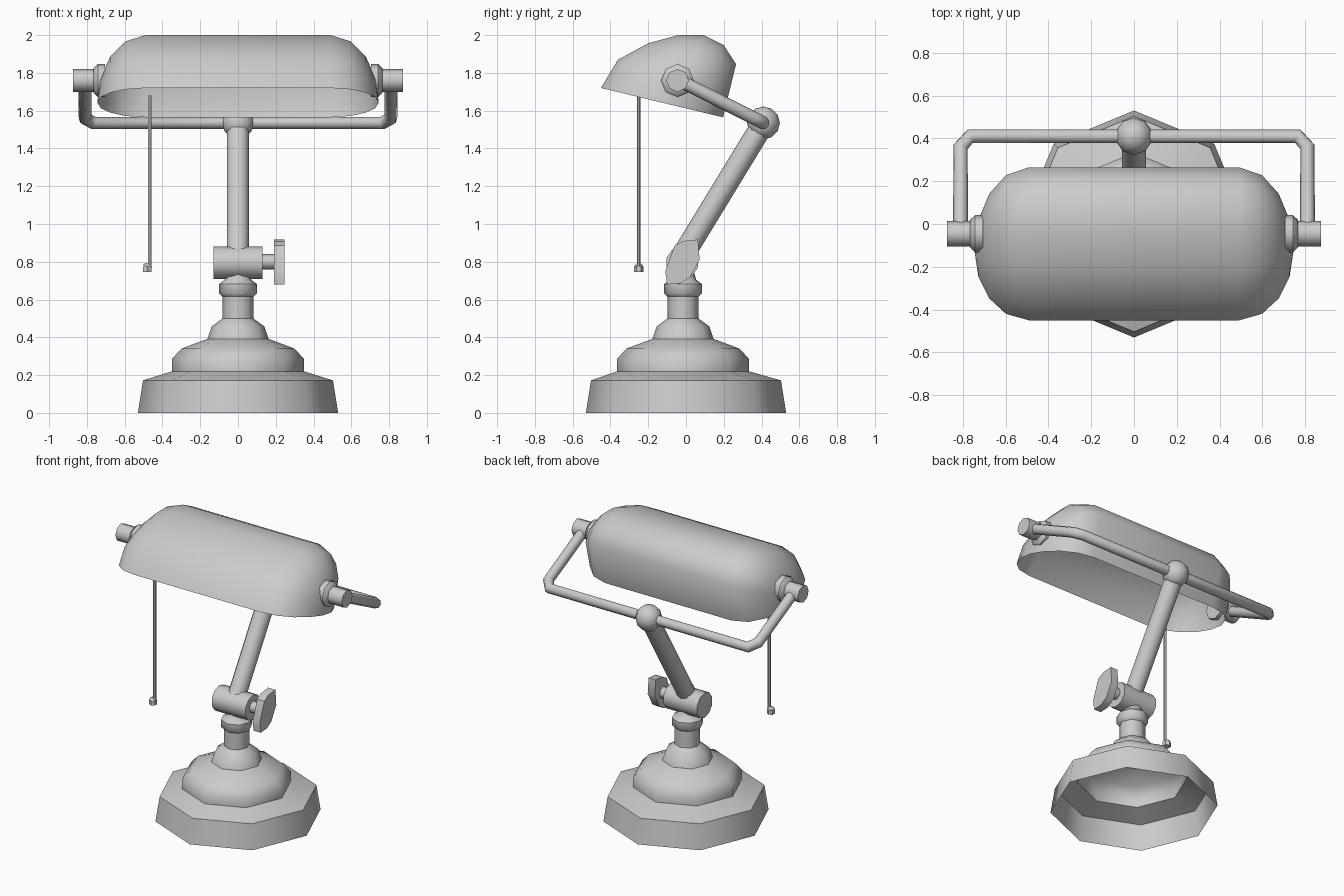
import bpy, bmesh, math
from mathutils import Vector, Matrix

if "Cube" in bpy.data.objects:
    bpy.data.objects.remove(bpy.data.objects["Cube"])

def finish(name, bm, angle=50):
    bmesh.ops.recalc_face_normals(bm, faces=bm.faces)
    me = bpy.data.meshes.new(name)
    bm.to_mesh(me)
    bm.free()
    ob = bpy.data.objects.new(name, me)
    bpy.context.collection.objects.link(ob)
    smooth(ob, angle)
    return ob

def smooth(ob, angle=50):
    bpy.ops.object.select_all(action='DESELECT')
    ob.select_set(True)
    bpy.context.view_layer.objects.active = ob
    bpy.ops.object.shade_smooth_by_angle(angle=math.radians(angle))

def skin(bm, rings, closed):
    for a, b in zip(rings, rings[1:]):
        n = len(a)
        for i in range(n if closed else n - 1):
            j = (i + 1) % n
            bm.faces.new((a[i], a[j], b[j], b[i]))

def lathe(name, profile, y=0.0, n=8):
    # profile entries: radius, height
    bm = bmesh.new()
    rings = [[bm.verts.new((r * math.cos(2 * math.pi * i / n),
                            (y if z > 0.2 else 0) + r * math.sin(2 * math.pi * i / n), z))
              for i in range(n)] for r, z in profile]
    skin(bm, rings, True)
    return finish(name, bm)

def rod(name, p, q, r1, r2=None, n=8):
    p, q = Vector(p), Vector(q)
    d = q - p
    m = Matrix.Translation((p + q) / 2) @ d.to_track_quat('Z', 'Y').to_matrix().to_4x4()
    bm = bmesh.new()
    bmesh.ops.create_cone(bm, cap_ends=True, segments=n, radius1=r1,
                          radius2=r1 if r2 is None else r2, depth=d.length, matrix=m)
    return finish(name, bm)

CY = -0.016   # the column sits slightly forward of the base centre

# Stepped hollow base, post
lathe("stepped_base", [(.53, 0), (.503, .172), (.35, .22), (.35, .285), (.30, .34),
                       (.162, .392), (.14, .457), (.082, .50), (.082, .62)], CY)
# Collar on the post
lathe("collar", [(.082, .615), (.1, .632), (.1, .682), (.07, .705), (.06, .74)], CY)

# Tilt joint with its screw and oval knob
rod("tilt_joint", (-.13, -.02, .795), (.13, -.02, .795), .087, n=10)
rod("knob_screw", (.12, -.02, .80), (.20, -.02, .80), .04)
bm = bmesh.new()
oval = [(-.016, .91), (.063, .918), (.072, .81), (.02, .716), (-.03, .685),
        (-.10, .68), (-.11, .75), (-.06, .885)]
rings = [[bm.verts.new((x, y, z)) for y, z in oval] for x in (.19, .245)]
skin(bm, rings, True)
for r in rings:
    bm.faces.new(r)
finish("tightening_knob", bm, 40)

# Leaning arm and ball joint
rod("arm", (0, -.025, .82), (0, .405, 1.525), .06, n=10)
bm = bmesh.new()
bmesh.ops.create_uvsphere(bm, u_segments=10, v_segments=6, radius=.087,
                          matrix=Matrix.Translation((0, .41, 1.535)))
finish("ball_joint", bm)

# Yoke tube that carries the shade
half = [(.81, -.045, 1.765), (.81, .36, 1.56), (.765, .41, 1.535)]
path = half + [(-x, y, z) for x, y, z in reversed(half)]
cu = bpy.data.curves.new("yoke", 'CURVE')
cu.dimensions = '3D'
cu.bevel_depth = .035
cu.bevel_resolution = 2
cu.use_fill_caps = True
sp = cu.splines.new('POLY')
sp.points.add(len(path) - 1)
for pt, co in zip(sp.points, path):
    pt.co = (*co, 1)
yoke = bpy.data.objects.new("yoke", cu)
bpy.context.collection.objects.link(yoke)
bpy.ops.object.select_all(action='DESELECT')
yoke.select_set(True)
bpy.context.view_layer.objects.active = yoke
bpy.ops.object.convert(target='MESH')
smooth(bpy.context.object)

# Pivots at both ends of the shade
for s, side in ((-1, "left"), (1, "right")):
    c = (-.045, 1.76)
    rod(side + "_pivot_cap", (s * .755, *c), (s * .873, *c), .06)
    rod(side + "_washer", (s * .705, *c), (s * .742, *c), .087)
    rod(side + "_washer_taper", (s * .742, *c), (s * .765, *c), .087, .065)

# Open shade: one cross-section, shrunk towards the rim centre for rounded ends
section = [(-.45, 1.72), (-.36, 1.87), (-.2, 1.957), (-.04, 2.0), (.095, 2.0),
           (.2, 1.947), (.265, 1.846), (.196, 1.565)]
cy, cz = -.127, 1.6425
ends = [(.49 + .255 * math.sin(a), math.cos(a))
        for a in (math.radians(t) for t in (0, 25, 47, 68, 90))]
stations = [(-x, k) for x, k in reversed(ends)] + ends
bm = bmesh.new()
rings = [[bm.verts.new((x, cy + k * (y - cy), cz + k * (z - cz))) for y, z in section]
         for x, k in stations]
skin(bm, rings, False)
bmesh.ops.remove_doubles(bm, verts=bm.verts, dist=1e-4)
finish("lamp_shade", bm, 60)

# Pull cord with its bob
rod("pull_cord", (-.467, -.25, .77), (-.467, -.25, 1.68), .01, n=6)
rod("cord_bob", (-.48, -.25, .745), (-.48, -.25, .775), .026, n=6)
rod("cord_bob_top", (-.48, -.25, .775), (-.475, -.25, .79), .026, .012, n=6)
